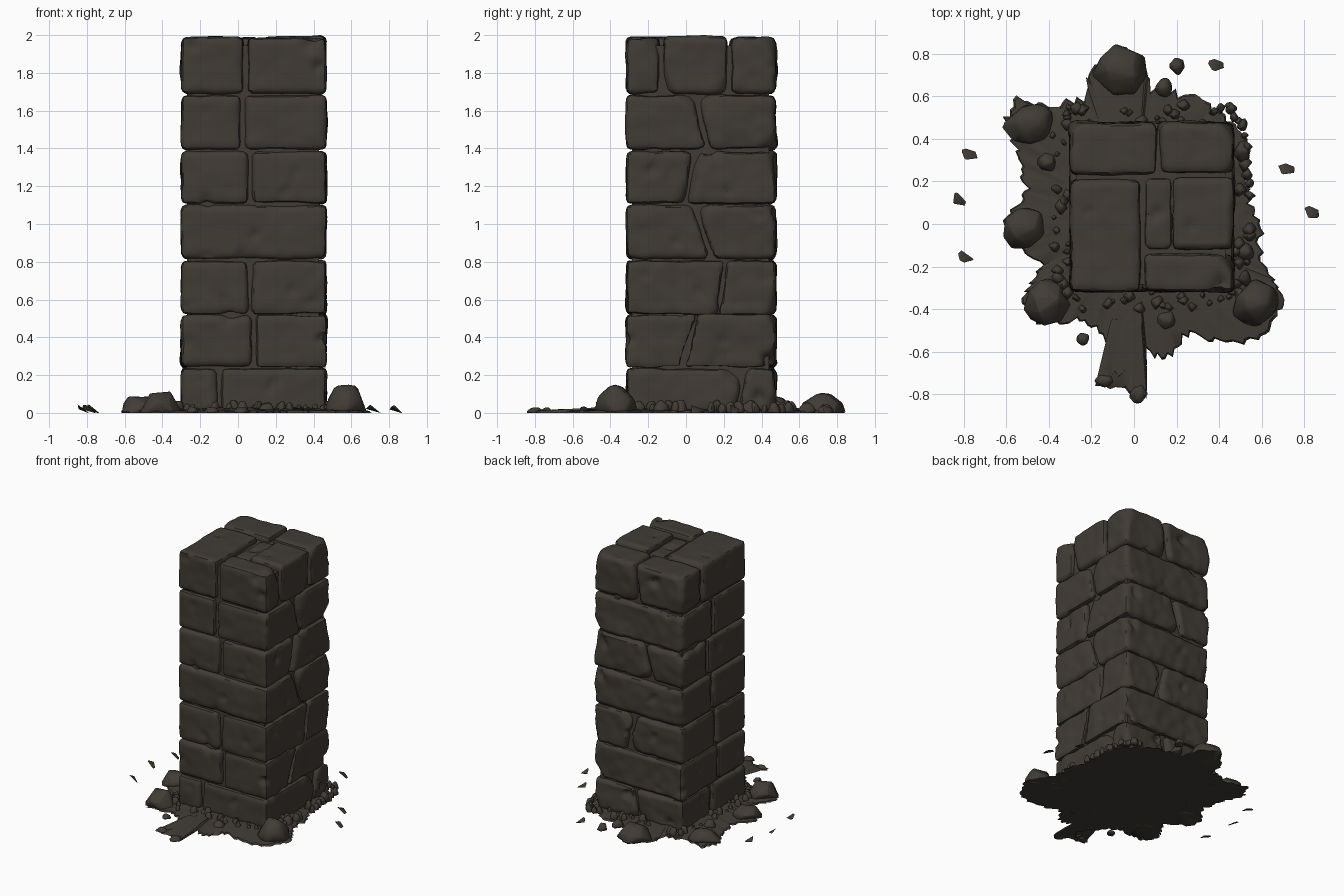
import bpy, bmesh, math, random
from mathutils import Vector, noise

random.seed(11)
if "Cube" in bpy.data.objects:
    bpy.data.objects.remove(bpy.data.objects["Cube"], do_unlink=True)

STONE = (0.052, 0.044, 0.035, 1)
stone = bpy.data.materials.new("dark_brown_stone")
stone.use_nodes = True
stone.diffuse_color = STONE
bsdf = stone.node_tree.nodes["Principled BSDF"]
bsdf.inputs["Base Color"].default_value = STONE
bsdf.inputs["Roughness"].default_value = 0.9

LEFT, RIGHT, FRONT, BACK = -0.3, 0.465, -0.315, 0.475


def finish(name, bm, angle=35):
    bmesh.ops.recalc_face_normals(bm, faces=bm.faces)
    mesh = bpy.data.meshes.new(name)
    bm.to_mesh(mesh)
    bm.free()
    mesh.materials.append(stone)
    mesh.shade_smooth()
    mesh.set_sharp_from_angle(angle=math.radians(angle))
    obj = bpy.data.objects.new(name, mesh)
    bpy.context.collection.objects.link(obj)
    return obj


def box(x0, x1, y0, y1, z0, z1):
    bm = bmesh.new()
    bmesh.ops.create_cube(bm, size=1)
    for v in bm.verts:
        v.co = (x1 if v.co.x > 0 else x0, y1 if v.co.y > 0 else y0,
                z1 if v.co.z > 0 else z0)
    return bm


def chip(bm, point, normal):
    """Break a corner off a block along a plane."""
    cut = bmesh.ops.bisect_plane(bm, geom=bm.verts[:] + bm.edges[:] + bm.faces[:],
                                 plane_co=point, plane_no=normal, clear_outer=True)
    edges = [e for e in cut["geom_cut"] if isinstance(e, bmesh.types.BMEdge)]
    if edges:
        bmesh.ops.contextual_create(bm, geom=edges)


def weather(obj):
    """Round the edges, make the surface dense and wear it unevenly."""
    bevel = obj.modifiers.new("round", 'BEVEL')
    bevel.width, bevel.segments = 0.022, 2
    bevel.limit_method, bevel.angle_limit = 'ANGLE', math.radians(25)
    remesh = obj.modifiers.new("dense", 'REMESH')
    remesh.mode, remesh.voxel_size = 'VOXEL', 0.019
    graph = bpy.context.evaluated_depsgraph_get()
    mesh = bpy.data.meshes.new_from_object(obj.evaluated_get(graph))
    obj.modifiers.clear()
    normals = [v.normal.copy() for v in mesh.vertices]
    for v, n in zip(mesh.vertices, normals):
        p = v.co.copy()
        rough = 1.7 if p.x > 0.4 or p.y > 0.42 else 1
        wear = noise.noise(p * 5) * 0.007 + noise.noise(p * 13) * 0.004
        pit = max(0, noise.noise(p * 9 + Vector((7, 3, 1))) - 0.42) * 0.05
        v.co += n * (rough * (wear - pit))
        v.co.z = min(max(v.co.z, 0), 2)
    obj.data = mesh
    mesh.shade_smooth()
    mesh.set_sharp_from_angle(angle=math.radians(40))


def block(name, x0, x1, y0, y1, z0, z1, lean_x=0, lean_y=0):
    gap = 0.011
    inner_x = {x0, x1} - {LEFT, RIGHT}
    inner_y = {y0, y1} - {FRONT, BACK}
    bm = box(x0, x1, y0, y1, z0, z1)
    for v in bm.verts:
        x, y, z = v.co
        side = 1 if z > (z0 + z1) / 2 else -1
        near = lambda c, group: any(abs(c - i) < 1e-4 for i in group)
        # Slanted joints on the two rough faces
        if near(x, inner_x):
            v.co.x += (gap if abs(x - x0) < 1e-4 else -gap) + (side * lean_x if y > 0.2 else 0)
        if near(y, inner_y):
            v.co.y += (gap if abs(y - y0) < 1e-4 else -gap) + (side * lean_y if x > 0.2 else 0)
    # Broken corners on the rough faces
    if x1 == RIGHT:
        for y in (y0, y1):
            if y != FRONT:
                out = 1 if y == y1 else -1
                s = random.choice((-1, 1))
                n = Vector((1, out * random.uniform(0.5, 1.1), s * random.uniform(0.3, 0.9)))
                corner = Vector((RIGHT, y, z1 if s > 0 else z0))
                chip(bm, corner - n * random.uniform(0.02, 0.045), n)
    if y1 == BACK:
        x = random.choice((x0, x1))
        s = random.choice((-1, 1))
        n = Vector((0.6 if x == x1 else -0.6, 1, s * random.uniform(0.3, 0.9)))
        chip(bm, Vector((x, BACK, z1 if s > 0 else z0)) - n * random.uniform(0.02, 0.04), n)
    weather(finish(name, bm))


# Courses: bottom, top, joints on front, right, back and left faces, joint slants
courses = [
    (0.00, 0.235, -0.10, 0.29, 0.10, 0.10, 0.02, 0.03),
    (0.245, 0.515, 0.085, 0.02, None, 0.02, 0, 0.04),
    (0.525, 0.805, 0.065, 0.19, 0.15, 0.05, -0.04, 0.02),
    (0.815, 1.100, None, 0.09, None, 0.09, 0, -0.05),
    (1.110, 1.385, 0.065, 0.02, 0.00, 0.15, 0.04, 0.02),
    (1.395, 1.680, 0.025, 0.08, None, 0.08, 0, -0.04),
]
for i, (z0, z1, front, right, back, left, lean_x, lean_y) in enumerate(courses, 1):
    tag = f"course_{i}_"
    if front is None:
        block(tag + "front", LEFT, RIGHT, FRONT, right, z0, z1, 0, lean_y)
    else:
        block(tag + "front_right", LEFT, front, FRONT, left, z0, z1)
        block(tag + "front_left", front, RIGHT, FRONT, right, z0, z1, 0, lean_y)
    if back is None:
        block(tag + "back", LEFT, RIGHT, right, BACK, z0, z1, 0, lean_y)
    else:
        block(tag + "back_right", LEFT, back, left, BACK, z0, z1, lean_x, 0)
        block(tag + "back_left", back, RIGHT, right, BACK, z0, z1, lean_x, lean_y)

# Top course, with its uneven cap stones
for name, *plan in [("front_right", LEFT, 0.04, FRONT, 0.22, 1.99),
                    ("front_left", 0.04, RIGHT, FRONT, -0.13, 1.985),
                    ("middle_left", 0.17, RIGHT, -0.13, 0.23, 1.995),
                    ("middle", 0.04, 0.19, -0.13, 0.23, 1.965),
                    ("back_right", LEFT, 0.10, 0.22, BACK, 1.985),
                    ("back_left", 0.10, RIGHT, 0.23, BACK, 1.99)]:
    block("cap_" + name, *plan[:4], 1.69, plan[4], 0.02 if "back" in name else 0, 0)

# Recessed mortar behind the joints
finish("mortar_core", box(LEFT + 0.03, RIGHT - 0.035, FRONT + 0.03, BACK - 0.035, 0, 1.945))

# Ragged patch of earth
outline = [(-.22, .6), (-.22, .72), (-.1, .83), (.03, .79), (.08, .64), (.3, .59), (.42, .5),
           (.53, .4), (.52, .2), (.59, 0), (.61, -.2), (.7, -.33), (.66, -.47), (.52, -.57),
           (.25, -.52), (.15, -.65), (.06, -.6), (.06, -.82), (-.02, -.79), (-.18, -.75),
           (-.03, -.69), (-.08, -.58), (-.23, -.45), (-.45, -.46), (-.53, -.35), (-.44, -.2),
           (-.62, 0), (-.5, .15), (-.54, .3), (-.61, .5), (-.54, .59), (-.4, .55)]
bm = bmesh.new()
rim = []
for a, b in zip(outline, outline[1:] + outline[:1]):
    a, b = Vector(a), Vector(b)
    steps = max(2, round((b - a).length / 0.022))
    for k in range(steps):
        p = a.lerp(b, k / steps)
        p += p.normalized() * random.uniform(-0.022, 0.022)
        rim.append(p)
rings = [[bm.verts.new((p.x * s, p.y * s, z + (random.uniform(0, 0.008) if z else 0)))
          for p in rim] for s, z in ((1, 0), (0.985, 0.006), (0.85, 0.012), (0.6, 0.022))]
for low, high in zip(rings, rings[1:]):
    for k in range(len(rim)):
        j = (k + 1) % len(rim)
        bm.faces.new((low[k], low[j], high[j], high[k]))
bm.faces.new(rings[-1])
bm.faces.new(rings[0][::-1])
finish("earth_patch", bm)


def rock(name, x, y, rx, ry, h, points=16, rounding=0.012):
    """Broken stone with a flat underside."""
    bm = bmesh.new()
    for k in range(points):
        a = math.tau * (k + random.uniform(-0.3, 0.3)) / points * 3
        t = (0, 0.5, 1)[k % 3]
        r = (1, 0.9, 0.5)[k % 3] * random.uniform(0.85, 1.05)
        bm.verts.new((x + rx * r * math.cos(a), y + ry * r * math.sin(a),
                      h * t * random.uniform(0.8, 1)))
    hull = bmesh.ops.convex_hull(bm, input=bm.verts[:])
    loose = {g for g in hull["geom_interior"] + hull["geom_unused"]
             if isinstance(g, bmesh.types.BMVert)}
    bmesh.ops.delete(bm, geom=list(loose), context='VERTS')
    bmesh.ops.dissolve_limit(bm, angle_limit=math.radians(12), verts=bm.verts, edges=bm.edges)
    if rounding:
        bmesh.ops.bevel(bm, geom=bm.edges[:], offset=rounding, segments=1,
                        affect='EDGES', clamp_overlap=True)
    finish(name, bm, 45)


# Fallen stones
for x, y, rx, ry, h in [(-.06, .72, .14, .13, .11), (-.49, .47, .14, .11, .09),
                        (-.52, -.02, .12, .11, .10), (-.41, -.37, .13, .12, .12),
                        (.57, -.37, .13, .12, .165), (-.41, .29, .055, .05, .07),
                        (.14, .64, .05, .055, .06), (.2, .74, .04, .045, .05),
                        (.52, -.13, .05, .055, .07), (.51, .34, .045, .06, .07),
                        (.15, -.45, .055, .05, .05), (.02, -.8, .045, .05, .03),
                        (-.14, -.735, .05, .035, .03), (-.24, -.54, .04, .035, .035)]:
    rock("fallen_stone", x, y, rx, ry, h)

# Loose chips lying away from the base
for x, y in [(.38, .74), (.71, .25), (.83, .05), (-.78, .32), (-.83, .11), (-.8, -.16)]:
    rock("loose_chip", x, y, 0.045, 0.042, 0.045, 9, 0)

# Pebbles packed along the foot of the pillar
for k in range(30):
    t = (k + random.random()) / 30
    for side in range(4):
        if random.random() < 0.3:
            continue
        off = random.uniform(0.005, 0.085)
        along_x = LEFT - 0.04 + t * (RIGHT - LEFT + 0.08)
        along_y = FRONT - 0.04 + t * (BACK - FRONT + 0.08)
        x, y = ((along_x, FRONT - off), (RIGHT + off, along_y),
                (along_x, BACK + off), (LEFT - off, along_y))[side]
        r = random.uniform(0.018, 0.04)
        rock("pebble", x, y, r, r * random.uniform(0.8, 1.2), r * 1.3 + 0.02, 12, 0.006)
